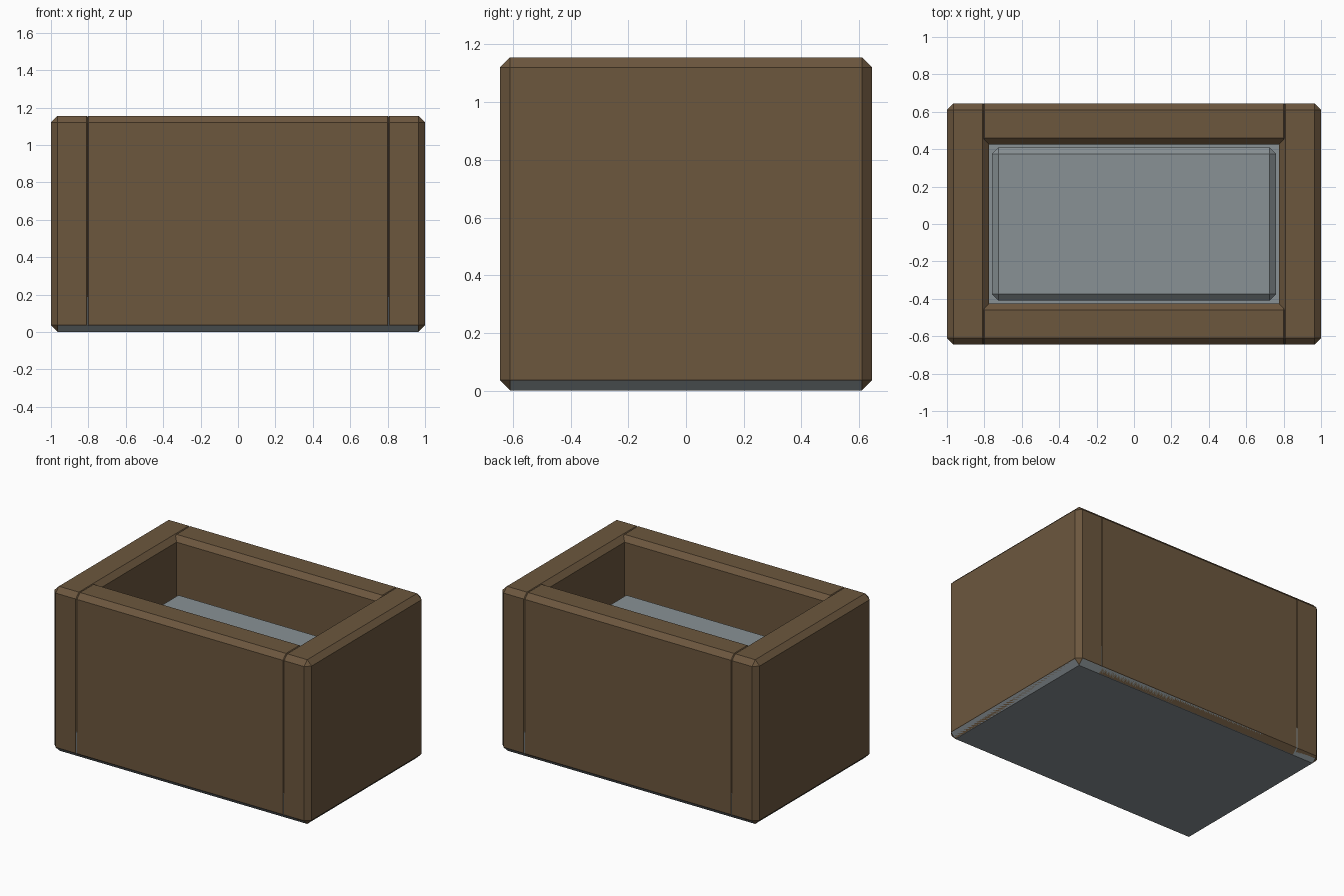
import bpy
import bmesh

if "Cube" in bpy.data.objects:
    bpy.data.objects.remove(bpy.data.objects["Cube"])

W, D, H = 1.0, 0.645, 1.155   # half width, half depth, height
T = 0.22                      # wall thickness
BEVEL = 0.035


def material(name, rgb):
    mat = bpy.data.materials.new(name)
    mat.diffuse_color = (*rgb, 1.0)
    mat.use_nodes = True
    mat.node_tree.nodes["Principled BSDF"].inputs["Base Color"].default_value = mat.diffuse_color
    return mat


def block(name, lo, hi, mat):
    """Chamfered box between two opposite corners."""
    bm = bmesh.new()
    bmesh.ops.create_cube(bm, size=1.0)
    for v in bm.verts:
        v.co = [(a + b) / 2 + c * (b - a) for a, b, c in zip(lo, hi, v.co)]
    bmesh.ops.bevel(bm, geom=bm.edges[:], offset=BEVEL, segments=1,
                    affect='EDGES')
    mesh = bpy.data.meshes.new(name)
    bm.to_mesh(mesh)
    bm.free()
    mesh.materials.append(mat)
    obj = bpy.data.objects.new(name, mesh)
    bpy.context.collection.objects.link(obj)
    return obj


wood = material("brown_wood", (0.15, 0.095, 0.048))
slate = material("blue_grey", (0.25, 0.285, 0.30))

# Floor slab, a hair inside the wall faces so it shows only in the grooves and below
e = 0.002
block("floor", (-W + e, -D + e, 0), (W - e, D - e, T), slate)

# End walls run the full depth
block("left_wall", (-W, -D, e), (-W + T + 0.005, D, H), wood)
block("right_wall", (W - T - 0.005, -D, e), (W, D, H), wood)

# Long walls tuck into the end walls, the chamfers leaving a thin V groove
block("front_wall", (-0.835, -D, e), (0.835, -D + T, H), wood)
block("back_wall", (-0.835, D - T, e), (0.835, D, H), wood)

# Fill inside the trough
block("fill", (-0.76, -0.41, T - 0.02), (0.76, 0.41, 0.78), slate)
